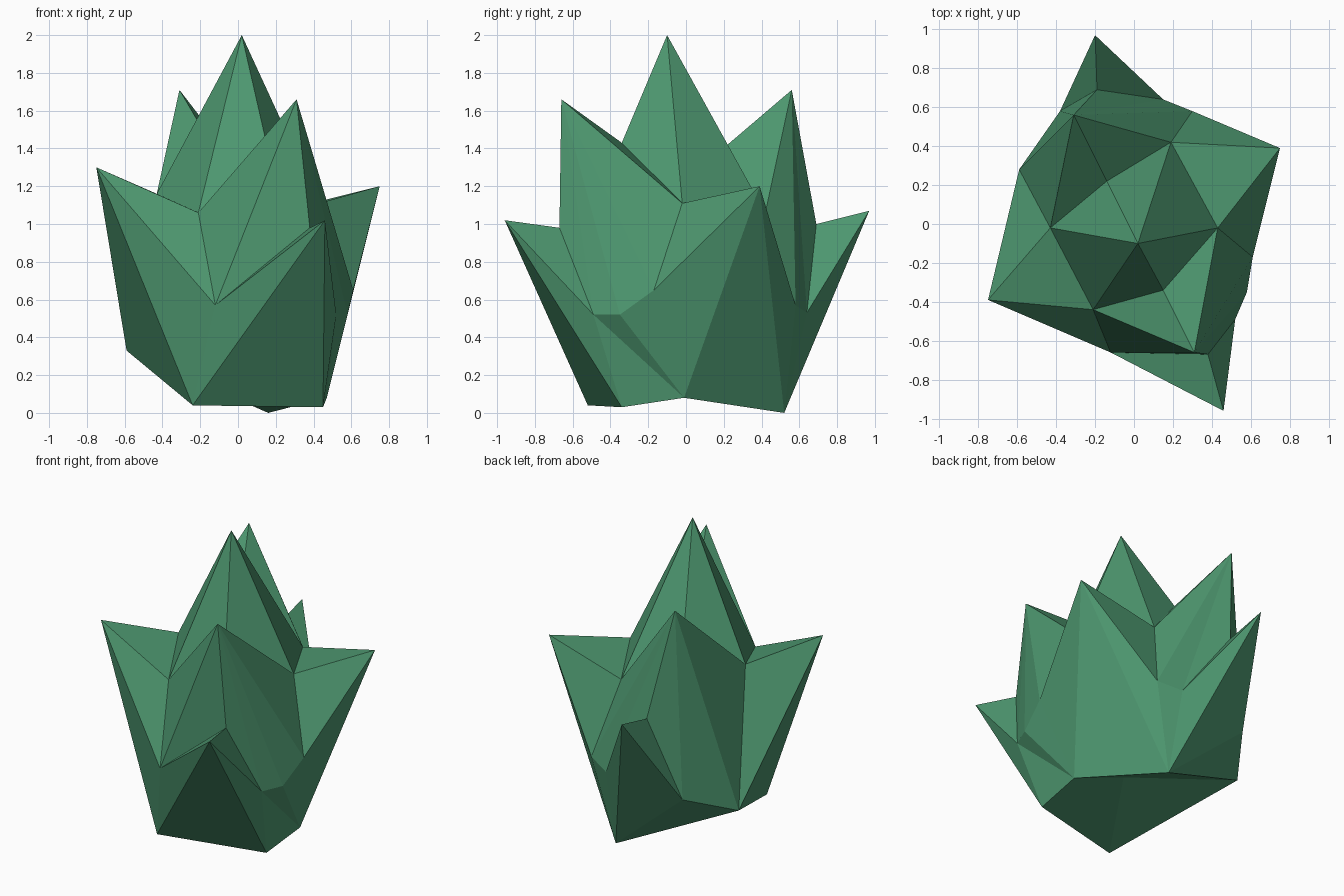
import bpy
import bmesh

cube = bpy.data.objects.get("Cube")
if cube:
    bpy.data.objects.remove(cube, do_unlink=True)

# Leaf green material
green = bpy.data.materials.new("leaf_green")
green.use_nodes = True
color = (0.075, 0.31, 0.16, 1.0)
green.diffuse_color = color
shader = next(n for n in green.node_tree.nodes if n.type == 'BSDF_PRINCIPLED')
shader.inputs["Base Color"].default_value = color

# Shared corner points: folds between the leaves, and the foot of the plant
corners = {
    # upper folds around the middle leaf
    "crown_front": (-0.21, -0.44, 1.06),
    "crown_front_left": (0.15, -0.34, 1.43),
    "crown_left": (0.43, -0.02, 1.11),
    "crown_back": (0.19, 0.42, 1.06),
    "crown_back_right": (-0.14, 0.22, 1.42),
    "crown_right": (-0.43, -0.02, 1.16),
    # lower folds between the outer leaves
    "front_fold": (-0.12, -0.66, 0.57),
    "front_notch": (0.38, -0.67, 0.98),
    "side_fold_front": (0.52, -0.49, 0.52),
    "side_fold": (0.58, -0.35, 0.52),
    "side_fold_back": (0.61, -0.17, 0.65),
    "back_fold_left": (0.30, 0.58, 0.57),
    "back_fold": (0.15, 0.64, 0.53),
    "back_notch": (-0.19, 0.69, 1.0),
    "back_fold_right": (-0.38, 0.58, 0.46),
    # foot
    "foot_front": (-0.24, -0.52, 0.04),
    "foot_front_left": (0.45, -0.34, 0.03),
    "foot_left": (0.47, -0.01, 0.08),
    "foot_back": (0.16, 0.52, 0.0),
    "foot_right": (-0.59, 0.28, 0.33),
}

# Each leaf is a tip joined to a closed ring of corners; the last is the underside
leaves = [
    ((0.02, -0.10, 2.0), "crown_front crown_front_left crown_left crown_back "
                         "crown_back_right crown_right"),
    ((0.31, -0.66, 1.66), "crown_front front_fold front_notch side_fold_front side_fold "
                          "side_fold_back crown_left crown_front_left"),
    ((-0.31, 0.56, 1.71), "crown_right crown_back_right crown_back back_fold_left "
                          "back_fold back_notch back_fold_right foot_right"),
    ((-0.75, -0.39, 1.30), "crown_front crown_right foot_right foot_front front_fold"),
    ((0.75, 0.39, 1.20), "crown_left side_fold_back foot_left foot_back "
                         "back_fold_left crown_back"),
    ((0.46, -0.96, 1.02), "front_fold foot_front foot_front_left side_fold_front front_notch"),
    ((-0.20, 0.97, 1.07), "back_fold back_notch back_fold_right foot_back"),
    ((0.20, 0.14, 0.12), "foot_front foot_front_left foot_left foot_back foot_right"),
]

# Small webs that close the gaps between leaves
webs = [
    "foot_front_left foot_left side_fold_front",
    "side_fold_front foot_left side_fold",
    "side_fold foot_left side_fold_back",
    "back_fold_left foot_back back_fold",
    "back_fold_right foot_back foot_right",
]

bm = bmesh.new()
points = {name: bm.verts.new(co) for name, co in corners.items()}

for tip_co, ring_names in leaves:
    tip = bm.verts.new(tip_co)
    ring = [points[n] for n in ring_names.split()]
    for a, b in zip(ring, ring[1:] + ring[:1]):
        bm.faces.new((tip, a, b))

for web in webs:
    bm.faces.new([points[n] for n in web.split()])

bmesh.ops.recalc_face_normals(bm, faces=bm.faces[:])

# Finished plant, flat shaded
mesh = bpy.data.meshes.new("spiky_leaf_plant")
bm.to_mesh(mesh)
bm.free()
mesh.materials.append(green)
plant = bpy.data.objects.new("spiky_leaf_plant", mesh)
bpy.context.collection.objects.link(plant)
